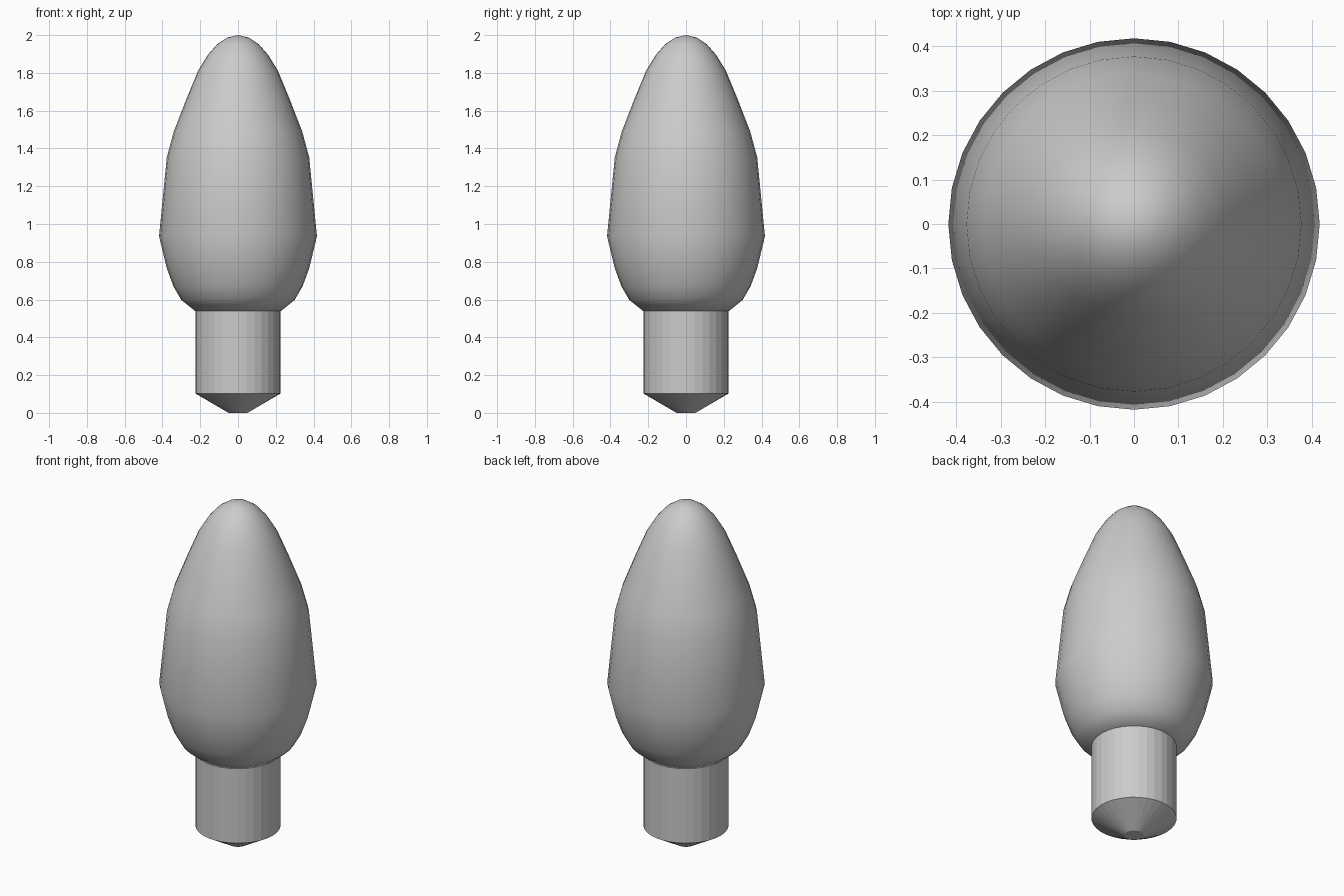
import bpy, bmesh, math

if "Cube" in bpy.data.objects:
    bpy.data.objects.remove(bpy.data.objects["Cube"])

SIDES = 32

def lathe(name, profile, smooth):
    """Revolve (radius, z) points, listed bottom to top, about the z axis."""
    bm = bmesh.new()
    rings = []
    for r, z in profile:
        if r == 0:
            rings.append([bm.verts.new((0, 0, z))] * SIDES)
        else:
            angles = [2 * math.pi * i / SIDES for i in range(SIDES)]
            rings.append([bm.verts.new((r * math.cos(a), r * math.sin(a), z)) for a in angles])
    for lo, hi in zip(rings, rings[1:]):
        for i in range(SIDES):
            j = (i + 1) % SIDES
            corners = dict.fromkeys((lo[i], lo[j], hi[j], hi[i]))
            bm.faces.new(list(corners))
    # Close open ends
    if profile[0][0] > 0:
        bm.faces.new(rings[0][::-1])
    if profile[-1][0] > 0:
        bm.faces.new(rings[-1])
    bmesh.ops.recalc_face_normals(bm, faces=bm.faces)
    mesh = bpy.data.meshes.new(name)
    bm.to_mesh(mesh)
    bm.free()
    obj = bpy.data.objects.new(name, mesh)
    bpy.context.collection.objects.link(obj)
    if smooth:
        bpy.ops.object.select_all(action='DESELECT')
        obj.select_set(True)
        bpy.context.view_layer.objects.active = obj
        bpy.ops.object.shade_smooth_by_angle(angle=math.radians(40))
    return obj

# Tapered glass bulb
lathe("bulb", [(0.228, 0.54), (0.30, 0.598), (0.342, 0.67), (0.377, 0.765),
               (0.418, 0.935), (0.377, 1.353), (0.34, 1.49), (0.274, 1.66),
               (0.212, 1.81), (0.16, 1.895), (0.11, 1.952), (0.057, 1.987),
               (0, 2.0)], True)

# Faceted socket base with a conical contact tip
lathe("socket_base", [(0.05, 0), (0.226, 0.103), (0.226, 0.545)], False)
